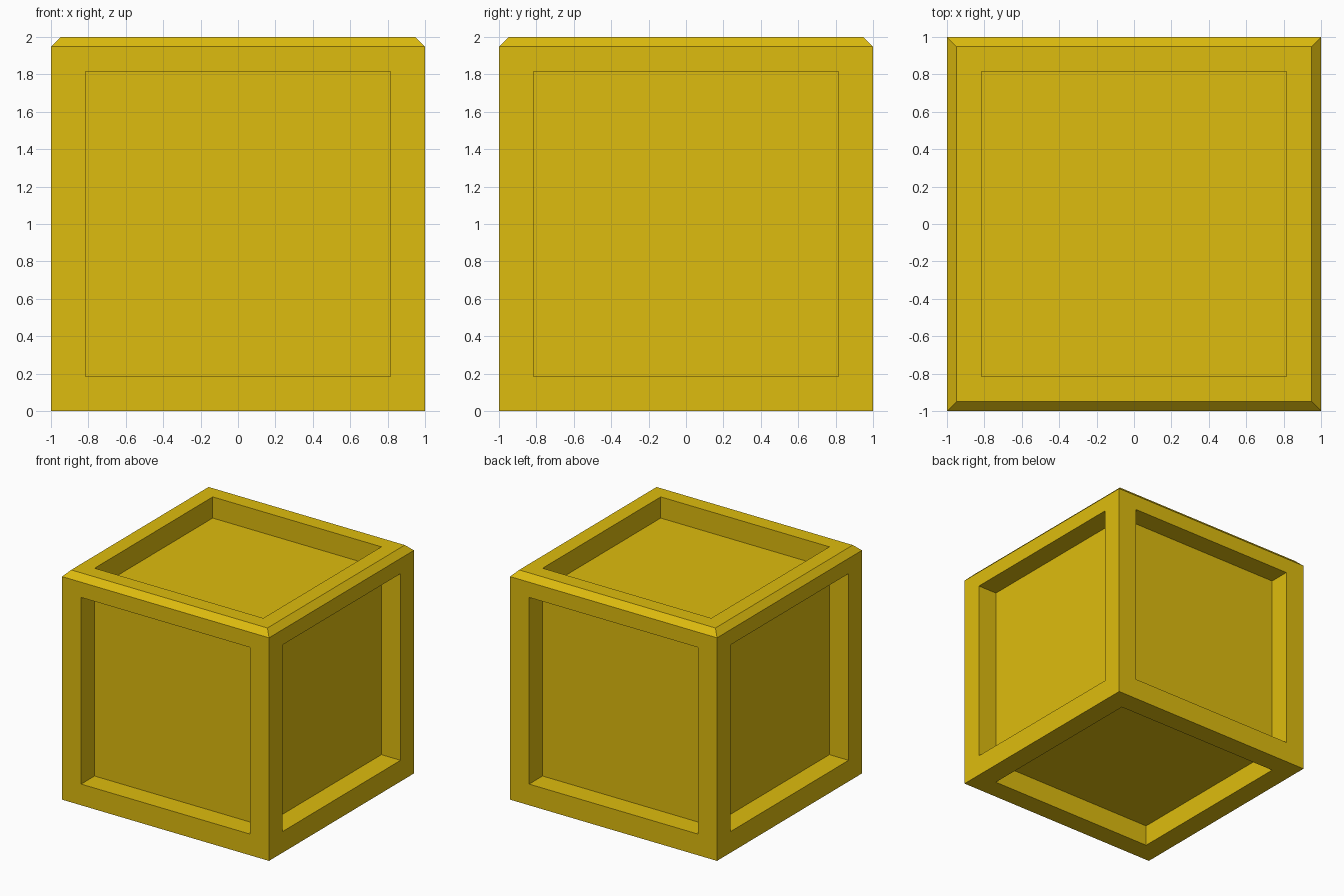
import bpy
import bmesh

if "Cube" in bpy.data.objects:
    bpy.data.objects.remove(bpy.data.objects["Cube"])

FRAME = 0.185    # frame width and panel depth
CHAMFER = 0.052  # slope around the top rim

yellow = bpy.data.materials.new("golden yellow")
yellow.diffuse_color = (0.73, 0.503, 0.0044, 1.0)
yellow.use_nodes = True
yellow.node_tree.nodes["Principled BSDF"].inputs["Base Color"].default_value = yellow.diffuse_color

bm = bmesh.new()
bmesh.ops.create_cube(bm, size=2.0)
bmesh.ops.translate(bm, verts=bm.verts, vec=(0, 0, 1))
bm.normal_update()


def inset(faces, thickness, depth=0.0):
    bmesh.ops.inset_individual(bm, faces=faces, thickness=thickness,
                               depth=depth, use_even_offset=True)
    bm.normal_update()


sides = list(bm.faces)
top = max(sides, key=lambda f: f.calc_center_median().z)
others = [f for f in sides if f is not top]
rim_corners = list(top.verts)

# Frames around all six faces, with an extra rim ring on top
inset([top], CHAMFER)
inset([top], FRAME - CHAMFER)
inset(others, FRAME)

# Sunken panels
inset(sides, 0.0, -FRAME)

# Slope the top rim by lowering its outer corners
for v in rim_corners:
    v.co.z -= CHAMFER
bm.normal_update()

mesh = bpy.data.meshes.new("crate")
bm.to_mesh(mesh)
bm.free()
mesh.materials.append(yellow)
crate = bpy.data.objects.new("crate", mesh)
bpy.context.collection.objects.link(crate)
